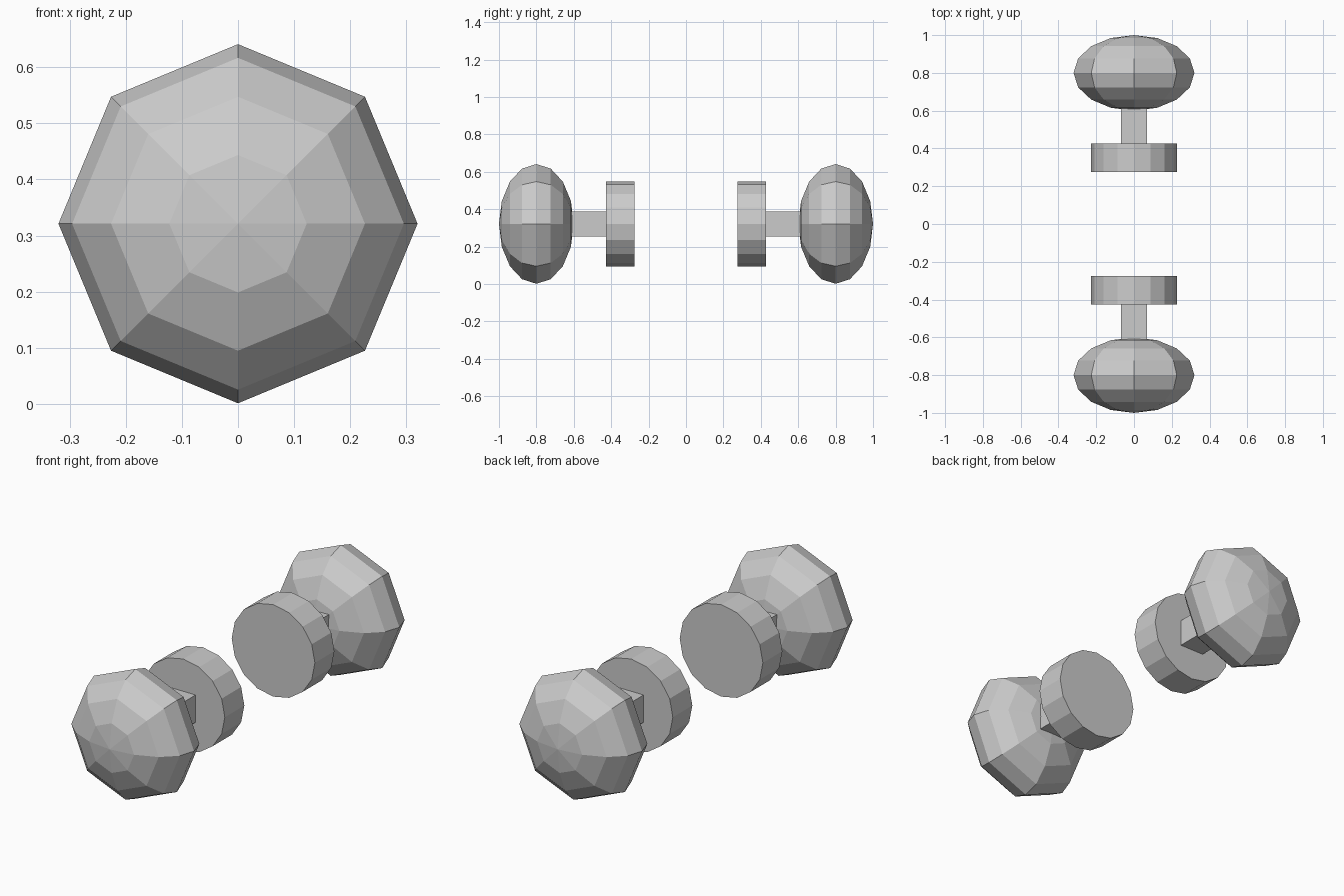
import bpy
import bmesh
from math import radians
from mathutils import Matrix

cube = bpy.data.objects.get("Cube")
if cube:
    bpy.data.objects.remove(cube, do_unlink=True)

GREY = (0.6, 0.6, 0.6, 1)
metal = bpy.data.materials.new("plain_grey")
metal.use_nodes = True
metal.diffuse_color = GREY
metal.node_tree.nodes["Principled BSDF"].inputs["Base Color"].default_value = GREY

AXIS_Z = 0.321
TO_Y = Matrix.Rotation(radians(90), 4, 'X')   # turns local z along y


def add_part(name, bm, y):
    """Turn a flat-shaded mesh into an object centred on the knob axis."""
    mesh = bpy.data.meshes.new(name)
    bm.to_mesh(mesh)
    bm.free()
    mesh.materials.append(metal)
    obj = bpy.data.objects.new(name, mesh)
    obj.location = (0, y, AXIS_Z)
    bpy.context.collection.objects.link(obj)


def knob(name, side):
    # Flattened eight-sided grip
    bm = bmesh.new()
    bmesh.ops.create_uvsphere(bm, u_segments=8, v_segments=8, radius=1,
                              matrix=Matrix.Diagonal((0.32, 0.2, 0.32, 1)) @ TO_Y)
    add_part(name + "_grip", bm, side * 0.8)

    # Square spindle, its ends sunk into grip and plate
    bm = bmesh.new()
    bmesh.ops.create_cube(bm, size=1, matrix=Matrix.Diagonal((0.135, 0.23, 0.135, 1)))
    add_part(name + "_spindle", bm, side * 0.515)

    # Round mounting plate
    bm = bmesh.new()
    bmesh.ops.create_cone(bm, cap_ends=True, segments=16, radius1=0.227,
                          radius2=0.227, depth=0.152, matrix=TO_Y)
    add_part(name + "_plate", bm, side * 0.351)


knob("front", -1)
knob("back", 1)
